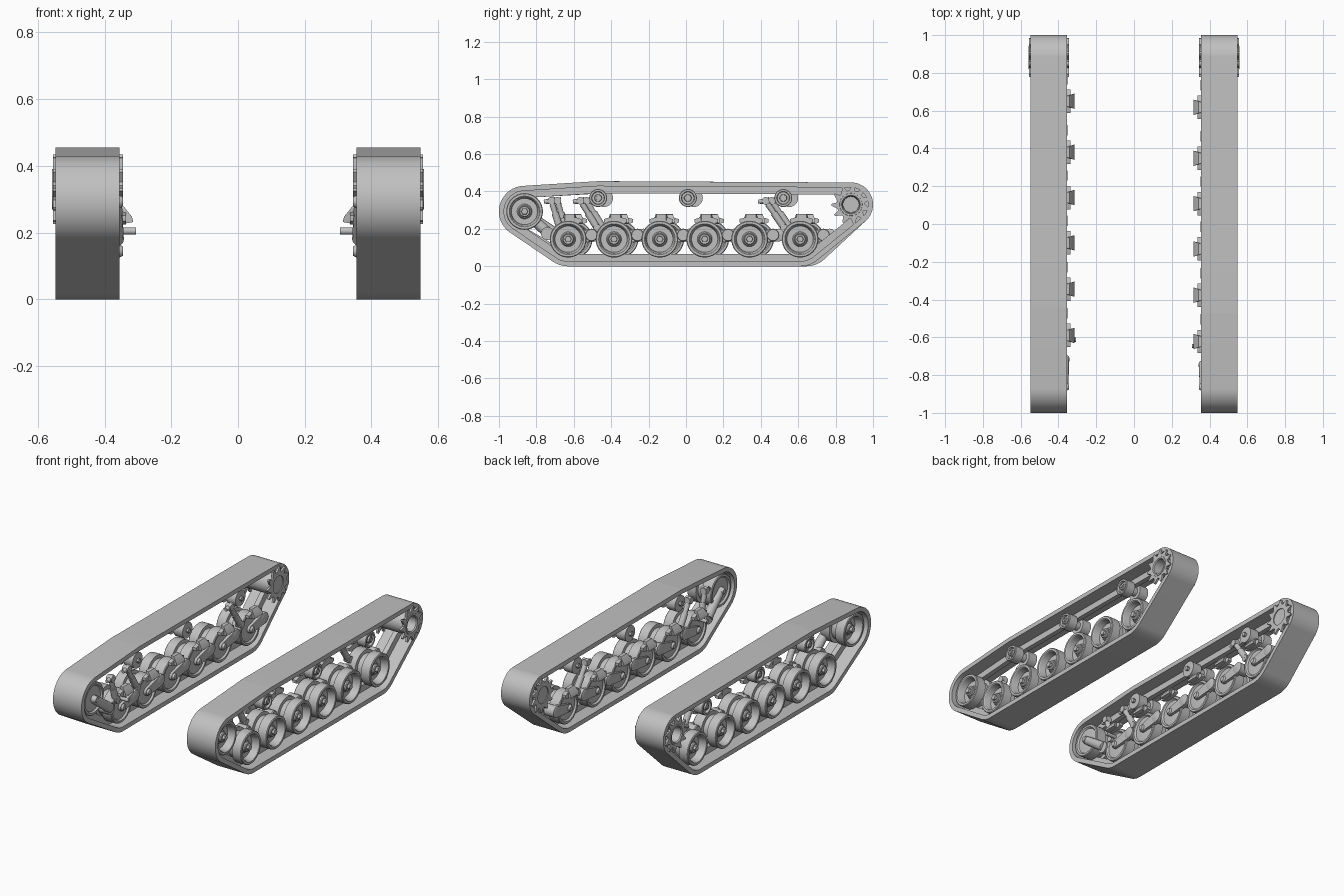
import bpy, bmesh, math
from mathutils import Vector

cube = bpy.data.objects.get("Cube")
if cube:
    bpy.data.objects.remove(cube)

metal = bpy.data.materials.new("track_grey")
metal.use_nodes = True
GREY = (0.53, 0.53, 0.53, 1)
metal.diffuse_color = GREY
metal.node_tree.nodes["Principled BSDF"].inputs["Base Color"].default_value = GREY


def finish(name, bm):
    bmesh.ops.recalc_face_normals(bm, faces=bm.faces)
    mesh = bpy.data.meshes.new(name)
    bm.to_mesh(mesh)
    bm.free()
    obj = bpy.data.objects.new(name, mesh)
    bpy.context.collection.objects.link(obj)
    mesh.materials.append(metal)
    bpy.ops.object.select_all(action="DESELECT")
    bpy.context.view_layer.objects.active = obj
    obj.select_set(True)
    bpy.ops.object.shade_smooth_by_angle(angle=math.radians(32))
    return obj


def lathe(name, side, y, z, profile, segs=40):
    """Spin (x, radius) points about an axle parallel to x, with closed ends."""
    bm = bmesh.new()
    rings = []
    for x, r in profile:
        rings.append([bm.verts.new((side * x, y + r * math.cos(a), z + r * math.sin(a)))
                      for a in (math.tau * i / segs for i in range(segs))])
    for a, b in zip(rings, rings[1:]):
        for i in range(segs):
            j = (i + 1) % segs
            bm.faces.new((a[i], a[j], b[j], b[i]))
    bm.faces.new(rings[0])
    bm.faces.new(rings[-1])
    return finish(name, bm)


def extrude_x(name, loops, x0, x1):
    """Ring between an outer and inner (y, z) loop, extruded along x."""
    bm = bmesh.new()
    o0, i0, o1, i1 = [[bm.verts.new((x, y, z)) for y, z in loop]
                      for x in (x0, x1) for loop in loops]
    n = len(o0)
    for a, b in ((o0, o1), (o1, i1), (i1, i0), (i0, o0)):
        for k in range(n):
            m = (k + 1) % n
            bm.faces.new((a[k], a[m], b[m], b[k]))
    return finish(name, bm)


def solid(name, points):
    bm = bmesh.new()
    for p in points:
        bm.verts.new(p)
    bmesh.ops.convex_hull(bm, input=bm.verts)
    bmesh.ops.dissolve_limit(bm, angle_limit=0.01, verts=bm.verts, edges=bm.edges)
    return finish(name, bm)


def rod(name, a, b, r0, r1, segs=16):
    a, b = Vector(a), Vector(b)
    bm = bmesh.new()
    bmesh.ops.create_cone(bm, cap_ends=True, segments=segs, radius1=r0, radius2=r1,
                          depth=(b - a).length)
    turn = (b - a).to_track_quat("Z", "Y").to_matrix().to_4x4()
    turn.translation = (a + b) / 2
    bm.transform(turn)
    return finish(name, bm)


def belt_loop(circles, inset):
    """Loop wrapped tightly round (y, z, radius) circles, moved inwards by inset."""
    pts = []
    for i in range(240):
        a = math.tau * i / 240
        c, s = math.cos(a), math.sin(a)
        y, z, r = max(circles, key=lambda k: k[0] * c + k[1] * s + k[2])
        pts.append((y + (r - inset) * c, z + (r - inset) * s))
    return pts


def road_wheel(name, side, y, z):
    # Two rims with a guide groove, dished outside and nearly flat inside
    lathe(name, side, y, z, [
        (0.372, 0.035), (0.376, 0.075), (0.366, 0.082), (0.366, 0.094), (0.37, 0.098),
        (0.43, 0.098), (0.43, 0.076), (0.47, 0.076), (0.47, 0.098), (0.526, 0.098),
        (0.53, 0.094), (0.53, 0.082), (0.526, 0.078), (0.485, 0.07), (0.485, 0.04),
        (0.495, 0.034)])
    lathe(name + "_hub", side, y, z, [(0.345, 0.014), (0.36, 0.022), (0.505, 0.03),
                                      (0.51, 0.026)], 24)
    lathe(name + "_hub_nut", side, y, z, [(0.5, 0.02), (0.524, 0.017)], 6)


def sprocket(side, y, z):
    teeth = 11
    for tag, x0, x1 in (("inner", 0.345, 0.358), ("outer", 0.542, 0.555)):
        outer, hole = [], []
        for i in range(teeth * 4):
            a = math.tau * i / (teeth * 4)
            r = (0.076, 0.076, 0.105, 0.105)[i % 4]
            # Narrow the tooth tips
            shift = (0, 0, -0.03, -0.09)[i % 4]
            outer.append((y + r * math.cos(a + shift), z + r * math.sin(a + shift)))
            hole.append((y + 0.05 * math.cos(a), z + 0.05 * math.sin(a)))
        extrude_x(f"sprocket_{tag}_teeth", (outer, hole), side * x0, side * x1)
    lathe("sprocket_drum", side, y, z, [
        (0.352, 0.04), (0.35, 0.058), (0.365, 0.066), (0.535, 0.066), (0.558, 0.06),
        (0.558, 0.05), (0.552, 0.045), (0.48, 0.042), (0.48, 0.02)])


def return_roller(side, y, z):
    lathe("return_roller", side, y, z, [
        (0.37, 0.03), (0.37, 0.048), (0.43, 0.048), (0.43, 0.026), (0.47, 0.026),
        (0.47, 0.048), (0.527, 0.048), (0.53, 0.045), (0.53, 0.035), (0.515, 0.032),
        (0.515, 0.02), (0.53, 0.018)], 28)
    lathe("return_roller_axle", side, y, z, [(0.355, 0.014), (0.535, 0.011)], 6)


def swing_arm(side, y, z):
    # Arm from the wheel hub back to its pivot
    py, pz = y + 0.125, z + 0.022
    pts = []
    for cy, cz, r in ((y, z, 0.024), (py, pz, 0.034)):
        for i in range(16):
            a = math.tau * i / 16
            for x in (0.356, 0.38):
                pts.append((side * x, cy + r * math.cos(a), cz + r * math.sin(a)))
    solid("swing_arm", pts)
    lathe("swing_arm_pivot", side, py, pz, [(0.352, 0.024), (0.356, 0.034), (0.42, 0.034),
                                            (0.425, 0.03)], 24)


def bump_stop(side, y):
    # Flared bracket with a rubber block over the wheel
    cy = y + 0.008
    pts = [(side * x, cy + s * h, z) for s in (-1, 1) for x, h, z in
           ((0.314, 0.04, 0.232), (0.318, 0.04, 0.248), (0.342, 0.03, 0.278),
            (0.362, 0.026, 0.28), (0.362, 0.026, 0.245), (0.335, 0.034, 0.228))]
    solid("bump_stop_bracket", pts)
    pts = [(side * x, cy + s * h, z) for s in (-1, 1) for x in (0.336, 0.36)
           for h, z in ((0.062, 0.235), (0.062, 0.252), (0.03, 0.262), (0.04, 0.225))]
    solid("bump_stop_block", pts)


def damper(side, top, bottom):
    x = side * 0.375
    a, b = Vector((x, *top)), Vector((x, *bottom))
    mid = a.lerp(b, 0.45)
    rod("damper_rod", a, b, 0.011, 0.011)
    rod("damper_body", mid, b, 0.019, 0.019)
    rod("damper_sleeve", a.lerp(b, 0.12), mid, 0.016, 0.014)
    for name, p in (("damper_top_eye", a), ("damper_bottom_eye", b)):
        lathe(name, side, p.y, p.z, [(0.357, 0.02), (0.395, 0.02)], 20)
    rod("damper_mount", a + Vector((0, -0.04, -0.005)), a + Vector((0, 0.02, 0)), 0.01, 0.02)


WHEEL_Y = (-0.63, -0.385, -0.14, 0.10, 0.34, 0.61)
ROLLER_Y = (-0.47, 0.01, 0.52)
WHEEL_Z, ROLLER_Z = 0.145, 0.365
IDLER, DRIVE = (-0.863, 0.293), (0.882, 0.33)

for side in (1, -1):
    # The two running gears are staggered
    shift = 0 if side > 0 else 0.032

    # Belt and its central guide rib
    path = [(*IDLER, 0.137), (*DRIVE, 0.118), (WHEEL_Y[0] + shift, WHEEL_Z, 0.145),
            (WHEEL_Y[-1] + shift, WHEEL_Z, 0.145), (ROLLER_Y[0] + shift, ROLLER_Z, 0.09),
            (ROLLER_Y[-1] + shift, ROLLER_Z, 0.089)]
    outer, inner, rib = (belt_loop(path, d) for d in (0, 0.027, 0.065))
    extrude_x("track_belt", (outer, inner), side * 0.355, side * 0.547)
    extrude_x("track_guide_rib", (inner, rib), side * 0.435, side * 0.465)

    # Idler and drive wheels
    road_wheel("idler_wheel", side, *IDLER)
    sprocket(side, *DRIVE)

    # Road wheels with suspension
    for y in WHEEL_Y:
        road_wheel("road_wheel", side, y + shift, WHEEL_Z)
        swing_arm(side, y + shift, WHEEL_Z)
        bump_stop(side, y + shift)

    for y in ROLLER_Y:
        return_roller(side, y + shift, ROLLER_Z)

    for y0, y1 in ((-0.72, -0.675), (-0.565, -0.475), (0.425, 0.525)):
        damper(side, (y0 + shift, 0.35), (y1 + shift, 0.205))

    # Idler tension link and front pin
    rod("idler_link", (side * 0.372, IDLER[0], IDLER[1]),
        (side * 0.372, -0.74 + shift, 0.18), 0.024, 0.03)
    lathe("idler_link_pivot", side, -0.74 + shift, 0.175, [(0.358, 0.035), (0.42, 0.035)], 24)
    lathe("front_pin", side, -0.645 + shift, 0.205, [(0.306, 0.011), (0.38, 0.011)], 16)
